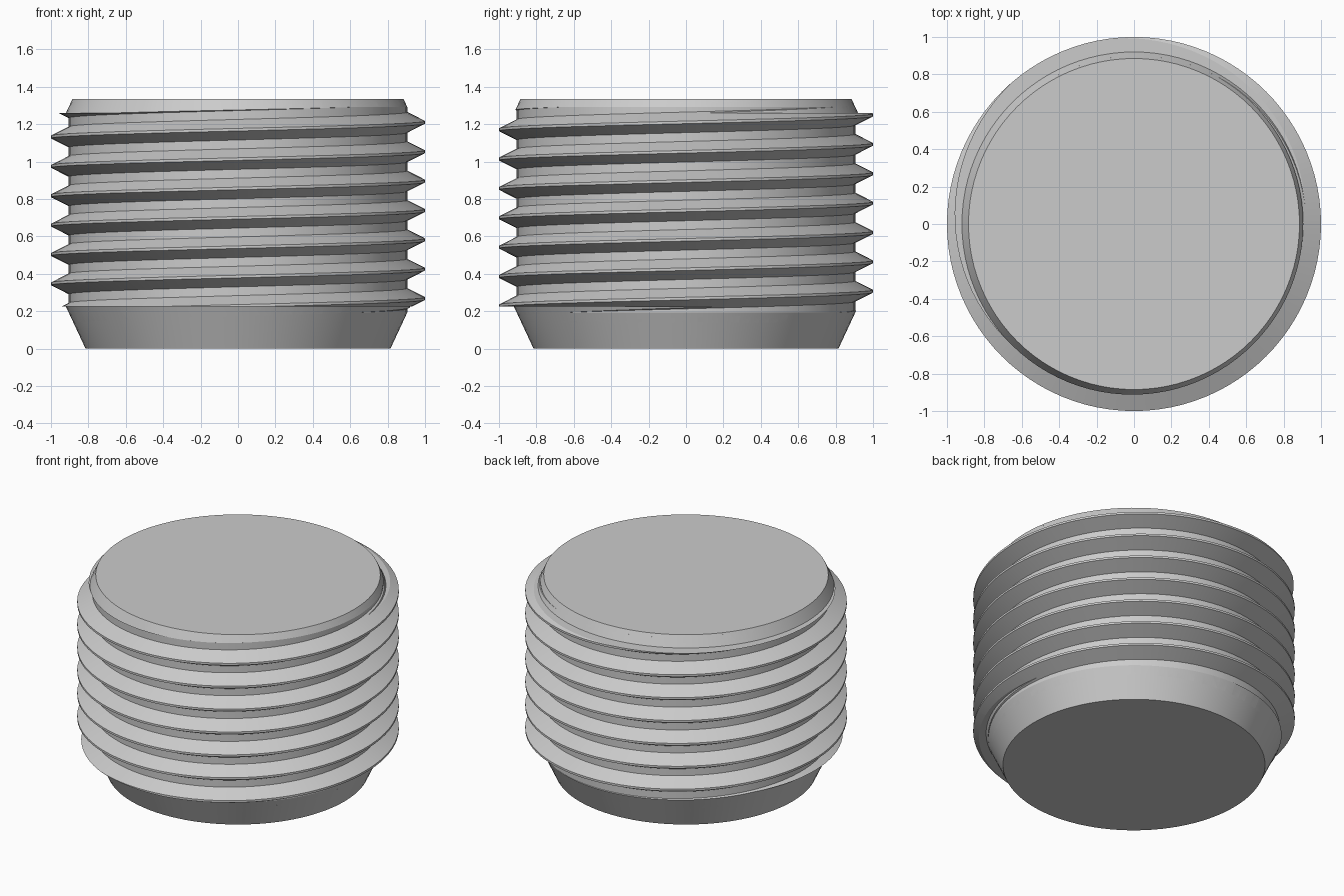
import bpy
import bmesh
from math import cos, sin, tau, radians

SEG = 96
PITCH = 0.157
START = 0.268          # crest height on the +x side
ROOT = 0.905           # radius of the core between threads

cube = bpy.data.objects.get("Cube")
if cube:
    bpy.data.objects.remove(cube)

steel = bpy.data.materials.new("plain grey")
steel.use_nodes = True
GREY = (0.6, 0.6, 0.6, 1)
steel.diffuse_color = GREY
steel.node_tree.nodes["Principled BSDF"].inputs["Base Color"].default_value = GREY


def finish(bm, name):
    bmesh.ops.recalc_face_normals(bm, faces=bm.faces)
    mesh = bpy.data.meshes.new(name)
    bm.to_mesh(mesh)
    bm.free()
    mesh.materials.append(steel)
    obj = bpy.data.objects.new(name, mesh)
    bpy.context.collection.objects.link(obj)
    return obj


def lathe(name, profile):
    """Revolve (radius, height) points and close both ends with flat caps."""
    bm = bmesh.new()
    rings = [[bm.verts.new((r * cos(tau * i / SEG), r * sin(tau * i / SEG), z))
              for i in range(SEG)] for r, z in profile]
    for low, high in zip(rings, rings[1:]):
        for i in range(SEG):
            j = (i + 1) % SEG
            bm.faces.new((low[i], low[j], high[j], high[i]))
    bm.faces.new(rings[0])
    bm.faces.new(rings[-1])
    return finish(bm, name)


def helix(name, section, first_turn, turns):
    """Sweep a closed (radius, height) section along a right-handed helix."""
    bm = bmesh.new()
    rows = []
    for i in range(turns * SEG + 1):
        a = tau * i / SEG
        rise = START + PITCH * (first_turn + i / SEG)
        rows.append([bm.verts.new((r * cos(a), r * sin(a), z + rise))
                     for r, z in section])
    n = len(section)
    for a, b in zip(rows, rows[1:]):
        for k in range(n):
            m = (k + 1) % n
            bm.faces.new((a[k], a[m], b[m], b[k]))
    bm.faces.new(rows[0])
    bm.faces.new(rows[-1])
    return finish(bm, name)


def shade(obj):
    bpy.ops.object.select_all(action="DESELECT")
    obj.select_set(True)
    bpy.context.view_layer.objects.active = obj
    bpy.ops.object.shade_smooth_by_angle(angle=radians(20))


# Solid core with a long lower chamfer and a short upper one
core = lathe("plug_core", [(0.815, 0), (ROOT, 0.193), (ROOT, 1.292), (0.885, 1.335)])

# Thread ridge with a narrow flat crest
half = [(0.88, 0.055), (ROOT, 0.055), (1.0, 0.007)]
section = [(r, -z) for r, z in half] + half[::-1]
thread = helix("screw_thread", section, -2, 10)

# Envelope that trims the thread flat at both ends, flush with the chamfers
envelope = lathe("thread_envelope", [(0.815, 0), (0.92, 0.225), (1.1, 0.225),
                                     (1.1, 1.26), (0.92, 1.26), (0.885, 1.335)])
envelope.hide_render = True
trim = thread.modifiers.new("trim", "BOOLEAN")
trim.operation = "INTERSECT"
trim.solver = "EXACT"
trim.object = envelope
bpy.context.view_layer.objects.active = thread
bpy.ops.object.modifier_apply(modifier=trim.name)
bpy.data.objects.remove(envelope)

for part in (core, thread):
    shade(part)
